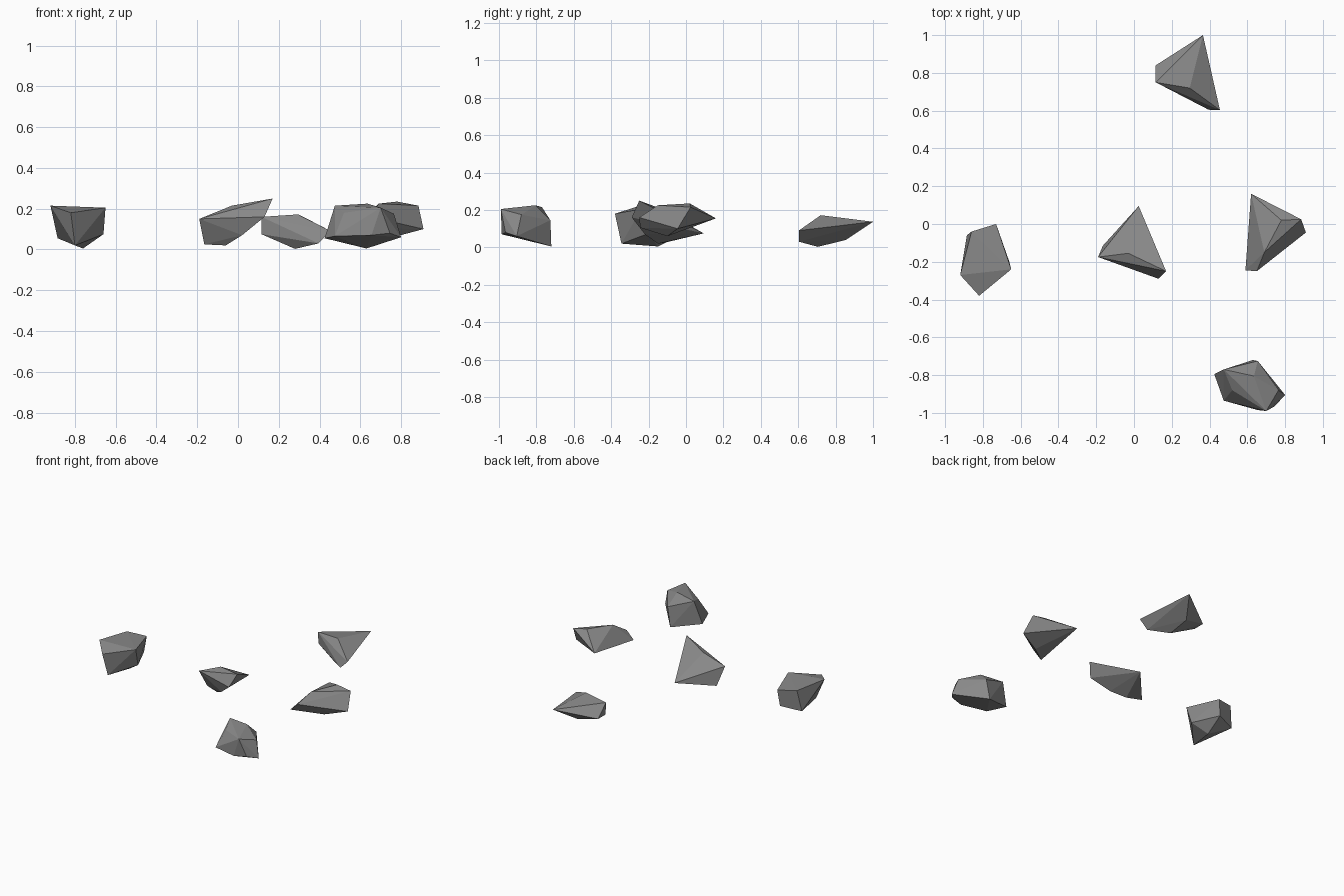
import bpy
import bmesh
from math import radians

# Start from a scene without the default object
default_object = bpy.data.objects.get("Cube")
if default_object:
    bpy.data.objects.remove(default_object, do_unlink=True)


def make_material(name, colour):
    material = bpy.data.materials.new(name)
    material.use_nodes = True
    material.diffuse_color = colour
    shader = material.node_tree.nodes["Principled BSDF"]
    shader.inputs["Base Color"].default_value = colour
    shader.inputs["Roughness"].default_value = 0.9
    return material


stone_grey = make_material("stone grey", (0.25, 0.25, 0.25, 1))


def chipped_rock(name, corners):
    """Wrap a tight faceted shell around a few corner points."""
    bm = bmesh.new()
    for corner in corners:
        bm.verts.new(corner)
    shell = bmesh.ops.convex_hull(bm, input=bm.verts[:])
    buried = [item for item in shell["geom_interior"] + shell["geom_unused"]
              if isinstance(item, bmesh.types.BMVert)]
    bmesh.ops.delete(bm, geom=list(set(buried)), context="VERTS")
    # Merge nearly flat neighbours into clean facets
    bmesh.ops.dissolve_limit(bm, angle_limit=radians(3),
                             verts=bm.verts[:], edges=bm.edges[:])
    bmesh.ops.recalc_face_normals(bm, faces=bm.faces[:])
    mesh = bpy.data.meshes.new(name)
    bm.to_mesh(mesh)
    bm.free()
    mesh.materials.append(stone_grey)
    rock = bpy.data.objects.new(name, mesh)
    bpy.context.collection.objects.link(rock)
    return rock


# Blocky rock with a flat top and a pointed underside
chipped_rock("right_rock", [
    (-.73, 0, .19), (-.65, -.24, .205), (-.82, -.38, .18),
    (-.92, -.27, .215), (-.86, -.04, .205),
    (-.885, -.06, .055), (-.745, -.01, .075), (-.66, -.2, .075),
    (-.8, -.345, .02), (-.76, -.15, .005),
])

# Wedge tapering to a point at the back
chipped_rock("back_rock", [
    (.365, 1, .137), (.295, .72, .172), (.115, .75, .16),
    (.455, .603, .09), (.395, .605, .03), (.115, .84, .075),
    (.115, .755, .075), (.28, .705, .003), (.27, .855, .04),
])

# Thin leaning shard
chipped_rock("centre_rock", [
    (.17, -.25, .25), (-.03, -.155, .215), (-.19, -.175, .15),
    (.13, -.29, .16), (.025, .095, .075), (.02, -.22, .07),
    (-.165, -.115, .025), (-.06, -.15, .02),
])

# Long ridged rock
chipped_rock("left_rock", [
    (.62, .16, .155), (.78, .02, .235), (.885, .025, .215),
    (.69, -.15, .225), (.65, -.25, .16), (.59, -.245, .105),
    (.91, -.045, .1), (.76, -.1, .06),
])

# Rounded chunk with many facets
chipped_rock("front_rock", [
    (.475, -.77, .215), (.635, -.805, .225), (.7, -.99, .205),
    (.765, -.88, .175), (.52, -.88, .18), (.655, -.725, .145),
    (.425, -.795, .055), (.475, -.935, .065), (.655, -.985, .07),
    (.745, -.965, .08), (.8, -.905, .06), (.63, -.72, .005),
])
